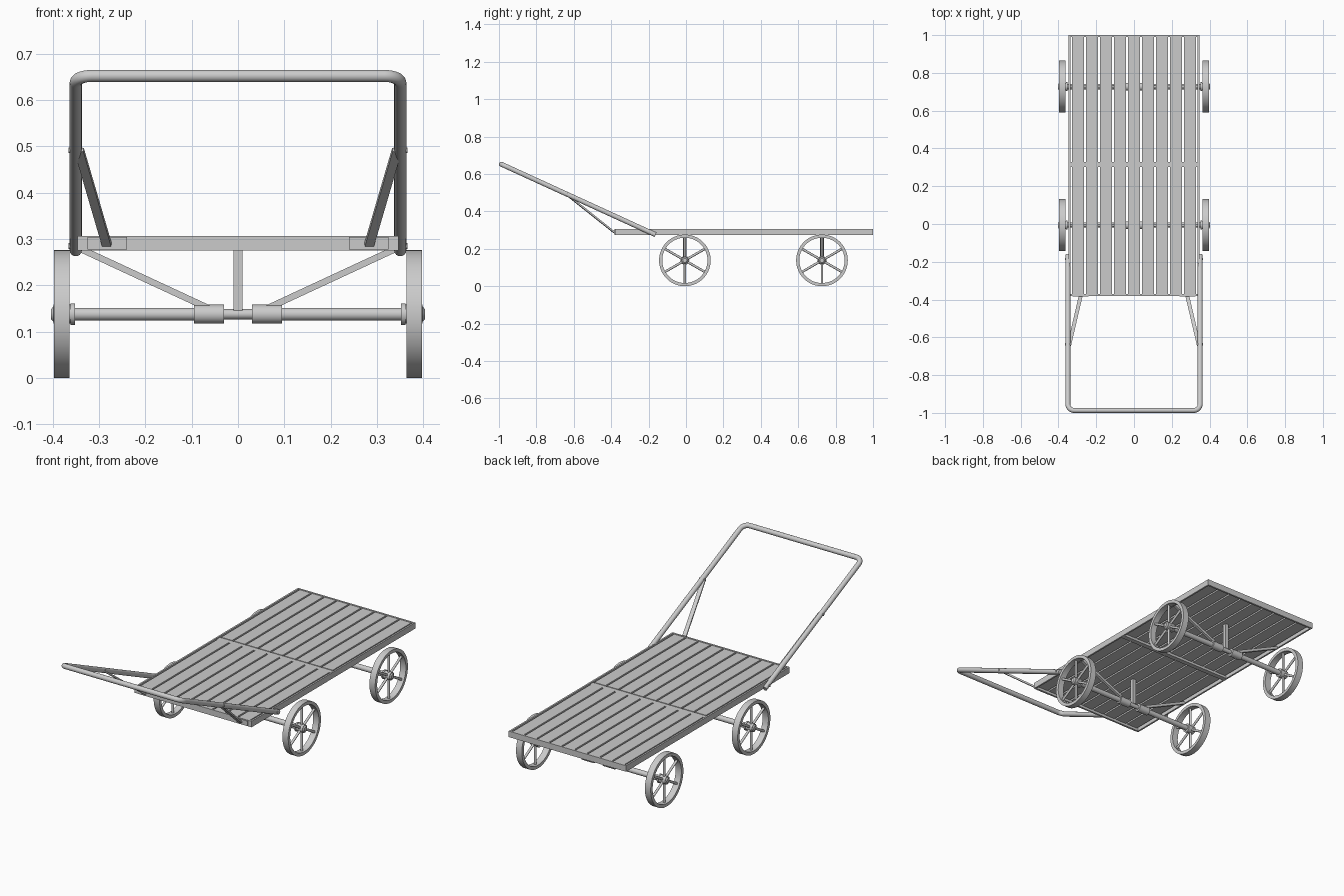
import bpy, bmesh
from math import pi, sin, cos, radians
from mathutils import Vector, Matrix

if "Cube" in bpy.data.objects:
    bpy.data.objects.remove(bpy.data.objects["Cube"])


def finish(name, bm, smooth=False):
    bmesh.ops.recalc_face_normals(bm, faces=bm.faces)
    me = bpy.data.meshes.new(name)
    bm.to_mesh(me)
    bm.free()
    ob = bpy.data.objects.new(name, me)
    bpy.context.collection.objects.link(ob)
    if smooth:
        bpy.ops.object.select_all(action='DESELECT')
        ob.select_set(True)
        bpy.context.view_layer.objects.active = ob
        bpy.ops.object.shade_smooth_by_angle(angle=radians(35))
    return ob


def box(bm, x0, x1, y0, y1, z0, z1):
    m = Matrix.Translation(((x0 + x1) / 2, (y0 + y1) / 2, (z0 + z1) / 2))
    m = m @ Matrix.Diagonal((x1 - x0, y1 - y0, z1 - z0, 1))
    bmesh.ops.create_cube(bm, size=1, matrix=m)


def frame(a, b, up):
    a, b = Vector(a), Vector(b)
    d = (b - a).normalized()
    s = Vector(up).cross(d).normalized()
    t = d.cross(s)
    m = Matrix((s, t, d)).transposed().to_4x4()
    m.translation = (a + b) / 2
    return m, (b - a).length


def bar(bm, a, b, w, t, up=(0, 0, 1)):
    m, n = frame(a, b, up)
    bmesh.ops.create_cube(bm, size=1, matrix=m @ Matrix.Diagonal((w, t, n, 1)))


def rod(bm, a, b, r, seg=24, up=(0, 0, 1), r2=None):
    m, n = frame(a, b, up)
    bmesh.ops.create_cone(bm, cap_ends=True, segments=seg, radius1=r,
                          radius2=r if r2 is None else r2, depth=n, matrix=m)


# deck frame: thin edging and middle cross bar
bm = bmesh.new()
for s in (-1, 1):
    box(bm, *sorted((s * 0.337, s * 0.346)), -0.38, 1.0, 0.275, 0.307)
box(bm, -0.337, 0.337, -0.38, -0.37, 0.275, 0.307)
box(bm, -0.337, 0.337, 0.99, 1.0, 0.275, 0.307)
box(bm, -0.337, 0.337, 0.302, 0.328, 0.275, 0.302)
finish("deck_frame", bm)

# deck slats: nine in each half
bm = bmesh.new()
pitch = 0.0742
for i in range(9):
    x = (i - 4) * pitch
    for y0, y1 in ((-0.37, 0.302), (0.328, 0.99)):
        box(bm, x - 0.0325, x + 0.0325, y0, y1, 0.288, 0.305)
finish("deck_slats", bm)

R, ZC = 0.138, 0.138
for label, yc in (("front", -0.006), ("rear", 0.727)):
    # axle with collars and washers
    bm = bmesh.new()
    rod(bm, (-0.1, yc, ZC), (0.1, yc, ZC), 0.011)
    for s in (-1, 1):
        rod(bm, (s * 0.09, yc, ZC), (s * 0.365, yc, ZC), 0.0138)
        rod(bm, (s * 0.03, yc, ZC), (s * 0.095, yc, ZC), 0.0205)
        rod(bm, (s * 0.352, yc, ZC), (s * 0.361, yc, ZC), 0.0235)
    finish(label + "_axle", bm, True)

    # post and diagonal struts up to the deck
    bm = bmesh.new()
    box(bm, -0.01, 0.01, yc - 0.01, yc + 0.01, 0.146, 0.289)
    for s in (-1, 1):
        bar(bm, (s * 0.06, yc, 0.149), (s * 0.338, yc, 0.278), 0.014, 0.014, (0, 1, 0))
    finish(label + "_struts", bm)

    # wheels: rim, six spokes, hub
    for side, s in (("left", -1), ("right", 1)):
        bm = bmesh.new()
        n = 64
        prof = ((0.363, R), (0.397, R), (0.397, R - 0.017), (0.363, R - 0.017))
        rings = []
        for i in range(n):
            a = 2 * pi * i / n
            rings.append([bm.verts.new((s * x, yc + r * sin(a), ZC + r * cos(a)))
                          for x, r in prof])
        for i in range(n):
            p, q = rings[i], rings[(i + 1) % n]
            for j in range(4):
                k = (j + 1) % 4
                bm.faces.new((p[j], p[k], q[k], q[j]))
        for i in range(6):
            a = i * pi / 3
            d = Vector((0, sin(a), cos(a)))
            c = Vector((s * 0.38, yc, ZC))
            rod(bm, c + d * 0.012, c + d * (R - 0.01), 0.0065, 12, (1, 0, 0))
        rod(bm, (s * 0.36, yc, ZC), (s * 0.398, yc, ZC), 0.0205)
        rod(bm, (s * 0.398, yc, ZC), (s * 0.403, yc, ZC), 0.017, r2=0.011)
        finish(f"{label}_{side}_wheel", bm, True)

# push handle: bent tube
low, top = Vector((0, -0.163, 0.275)), Vector((0, -0.987, 0.652))
d = (low - top).normalized()
hx, cr = 0.35, 0.035
half = [Vector((hx, low.y, low.z))]
for i in range(9):
    a = pi / 2 * i / 8
    half.append(top + d * (cr - cr * sin(a)) + Vector((hx - cr + cr * cos(a), 0, 0)))
pts = half + [Vector((-p.x, p.y, p.z)) for p in reversed(half)]
cu = bpy.data.curves.new("push_handle", 'CURVE')
cu.dimensions = '3D'
cu.bevel_depth = 0.0132
cu.bevel_resolution = 5
cu.use_fill_caps = True
sp = cu.splines.new('POLY')
sp.points.add(len(pts) - 1)
for p, v in zip(sp.points, pts):
    p.co = (*v, 1)
handle = bpy.data.objects.new("push_handle", cu)
bpy.context.collection.objects.link(handle)
bpy.ops.object.select_all(action='DESELECT')
handle.select_set(True)
bpy.context.view_layer.objects.active = handle
bpy.ops.object.convert(target='MESH')
bpy.ops.object.shade_smooth_by_angle(angle=radians(35))

# handle braces, mounting plates and bolts
for side, s in (("left", -1), ("right", 1)):
    bm = bmesh.new()
    bar(bm, (s * 0.343, -0.642, 0.493), (s * 0.283, -0.384, 0.288), 0.02, 0.009)
    box(bm, *sorted((s * 0.24, s * 0.325)), -0.384, -0.379, 0.277, 0.304)
    finish(side + "_handle_brace", bm)
    bm = bmesh.new()
    rod(bm, (s * 0.335, -0.637, 0.492), (s * 0.366, -0.637, 0.492), 0.006, 12)
    rod(bm, (s * 0.335, -0.185, 0.285), (s * 0.366, -0.185, 0.285), 0.006, 12)
    finish(side + "_handle_bolts", bm, True)
